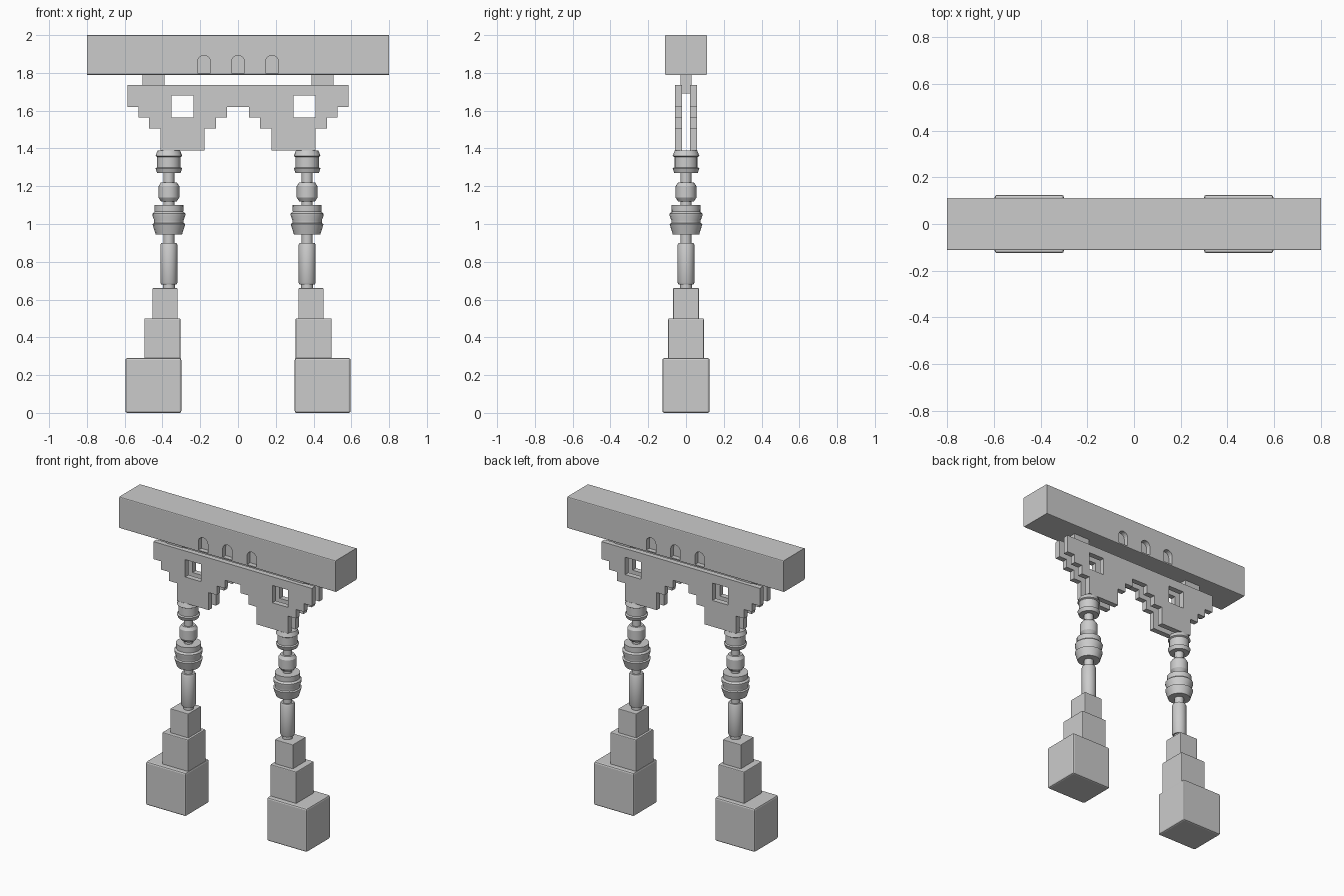
import bpy, bmesh, math

if "Cube" in bpy.data.objects:
    bpy.data.objects.remove(bpy.data.objects["Cube"])


def add_object(name, bm):
    bmesh.ops.recalc_face_normals(bm, faces=bm.faces[:])
    me = bpy.data.meshes.new(name)
    bm.to_mesh(me)
    bm.free()
    ob = bpy.data.objects.new(name, me)
    bpy.context.collection.objects.link(ob)
    return ob


def box(name, x0, x1, y, z0, z1, bevel=0.0, long_only=False):
    """Box symmetric in y, optionally with bevelled edges."""
    bm = bmesh.new()
    bmesh.ops.create_cube(bm, size=1)
    for v in bm.verts:
        v.co = ((x0 + x1) / 2 + v.co.x * (x1 - x0), v.co.y * 2 * y,
                (z0 + z1) / 2 + v.co.z * (z1 - z0))
    if bevel:
        edges = [e for e in bm.edges if not long_only
                 or abs(e.verts[0].co.x - e.verts[1].co.x) > 0.01]
        bmesh.ops.bevel(bm, geom=edges, offset=bevel, segments=2,
                        profile=0.5, affect='EDGES')
    return add_object(name, bm)


def prism(name, outline, y0, y1):
    """Extrude an (x, z) outline from y0 to y1."""
    bm = bmesh.new()
    face = bm.faces.new([bm.verts.new((x, y0, z)) for x, z in outline])
    ext = bmesh.ops.extrude_face_region(bm, geom=[face])
    for g in ext['geom']:
        if isinstance(g, bmesh.types.BMVert):
            g.co.y = y1
    return add_object(name, bm)


def cut(target, cutter):
    mod = target.modifiers.new("cut", 'BOOLEAN')
    mod.operation = 'DIFFERENCE'
    mod.solver = 'EXACT'
    mod.object = cutter
    cutter.hide_render = True
    cutter.hide_set(True)


def lathe(name, cx, profile, sides=16):
    """Turned post from (radius, z) points, capped at both ends."""
    bm = bmesh.new()
    rings = [[bm.verts.new((cx + r * math.cos(2 * math.pi * i / sides),
                            r * math.sin(2 * math.pi * i / sides), z))
              for i in range(sides)] for r, z in profile]
    for a, b in zip(rings, rings[1:]):
        for i in range(sides):
            j = (i + 1) % sides
            bm.faces.new((a[i], a[j], b[j], b[i]))
    bm.faces.new(rings[0])
    bm.faces.new(rings[-1])
    ob = add_object(name, bm)
    bpy.ops.object.select_all(action='DESELECT')
    ob.select_set(True)
    bpy.context.view_layer.objects.active = ob
    bpy.ops.object.shade_smooth_by_angle(angle=math.radians(30))


# Top beam with arched niches on both faces
beam = box("top_beam", -0.8, 0.8, 0.112, 1.79, 2.0, 0.006, True)
for x in (-0.18, 0, 0.18):
    arch = [(x - 0.035, 1.80), (x + 0.035, 1.80)]
    arch += [(x + 0.035 * math.cos(math.pi * i / 10),
              1.857 + 0.035 * math.sin(math.pi * i / 10)) for i in range(11)]
    for s in (-1, 1):
        cut(beam, prism("niche_cutter", arch, s * 0.08, s * 0.15))

# Pair of stepped bracket plates with square windows
half = [(0.058, 1.62), (0.058, 1.565), (0.117, 1.565), (0.117, 1.505),
        (0.177, 1.505), (0.177, 1.388), (0.41, 1.388), (0.41, 1.505),
        (0.47, 1.505), (0.47, 1.565), (0.528, 1.565), (0.528, 1.62),
        (0.586, 1.62), (0.586, 1.737)]
outline = half + [(-x, z) for x, z in reversed(half)]
windows = [box("window_cutter", x0, x0 + 0.116, 0.2, 1.563, 1.679)
           for x0 in (-0.351, 0.294)]
for name, s in (("front_bracket_plate", -1), ("back_bracket_plate", 1)):
    plate = prism(name, outline, s * 0.021, s * 0.057)
    for w in windows:
        cut(plate, w)

# Turned post profile, bottom to top
post = [(0.032, 0.65), (0.032, 0.68), (0.040, 0.68), (0.045, 0.69),
        (0.045, 0.89), (0.040, 0.90), (0.029, 0.90), (0.029, 0.945),
        (0.070, 0.945), (0.087, 1.00), (0.078, 1.005), (0.078, 1.02),
        (0.087, 1.045), (0.087, 1.055), (0.076, 1.065), (0.077, 1.10),
        (0.029, 1.10), (0.029, 1.12), (0.042, 1.12), (0.055, 1.14),
        (0.055, 1.20), (0.042, 1.22), (0.029, 1.22), (0.029, 1.27),
        (0.062, 1.27), (0.071, 1.295), (0.062, 1.30), (0.062, 1.355),
        (0.071, 1.36), (0.060, 1.388)]

# Legs: stepped base, post and spacer block on each side
for side, s in (("left", -1), ("right", 1)):
    for part, a, b, y, z0, z1, bev in (
            ("base_block", 0.30, 0.596, 0.125, 0, 0.29, 0.01),
            ("middle_block", 0.305, 0.496, 0.094, 0.28, 0.50, 0.005),
            ("upper_block", 0.32, 0.453, 0.068, 0.49, 0.66, 0.003),
            ("beam_spacer", 0.39, 0.506, 0.03, 1.69, 1.795, 0)):
        x0, x1 = sorted((s * a, s * b))
        box(f"{side}_{part}", x0, x1, y, z0, z1, bev)
    lathe(f"{side}_post", s * 0.366, post)
